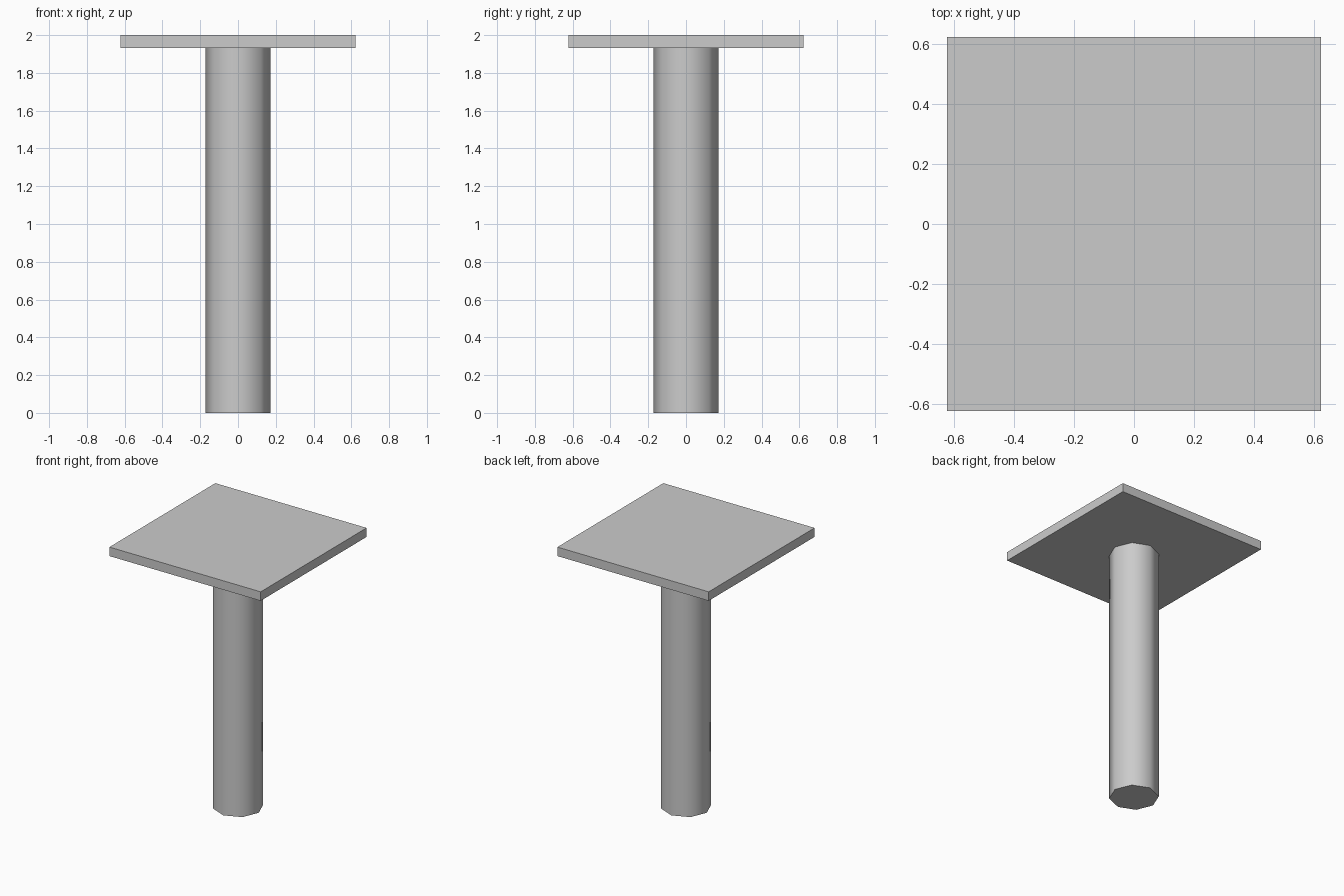
import bpy
import math

if "Cube" in bpy.data.objects:
    bpy.data.objects.remove(bpy.data.objects["Cube"])

HEIGHT = 2.0
PLATE_HALF = 0.622
PLATE_THICK = 0.067
COLUMN_RADIUS = 0.172
column_height = HEIGHT - PLATE_THICK

# Eight-sided column with smooth sides, corners on the x and y axes
bpy.ops.mesh.primitive_cylinder_add(
    vertices=8, radius=COLUMN_RADIUS, depth=column_height,
    location=(0, 0, column_height / 2))
column = bpy.context.object
column.name = "column"
bpy.ops.object.shade_smooth_by_angle(angle=math.radians(50))

# Thin square plate on top
bpy.ops.mesh.primitive_cube_add(
    size=1, location=(0, 0, HEIGHT - PLATE_THICK / 2))
plate = bpy.context.object
plate.name = "top_plate"
plate.scale = (PLATE_HALF * 2, PLATE_HALF * 2, PLATE_THICK)
bpy.ops.object.transform_apply(location=False, rotation=False, scale=True)
